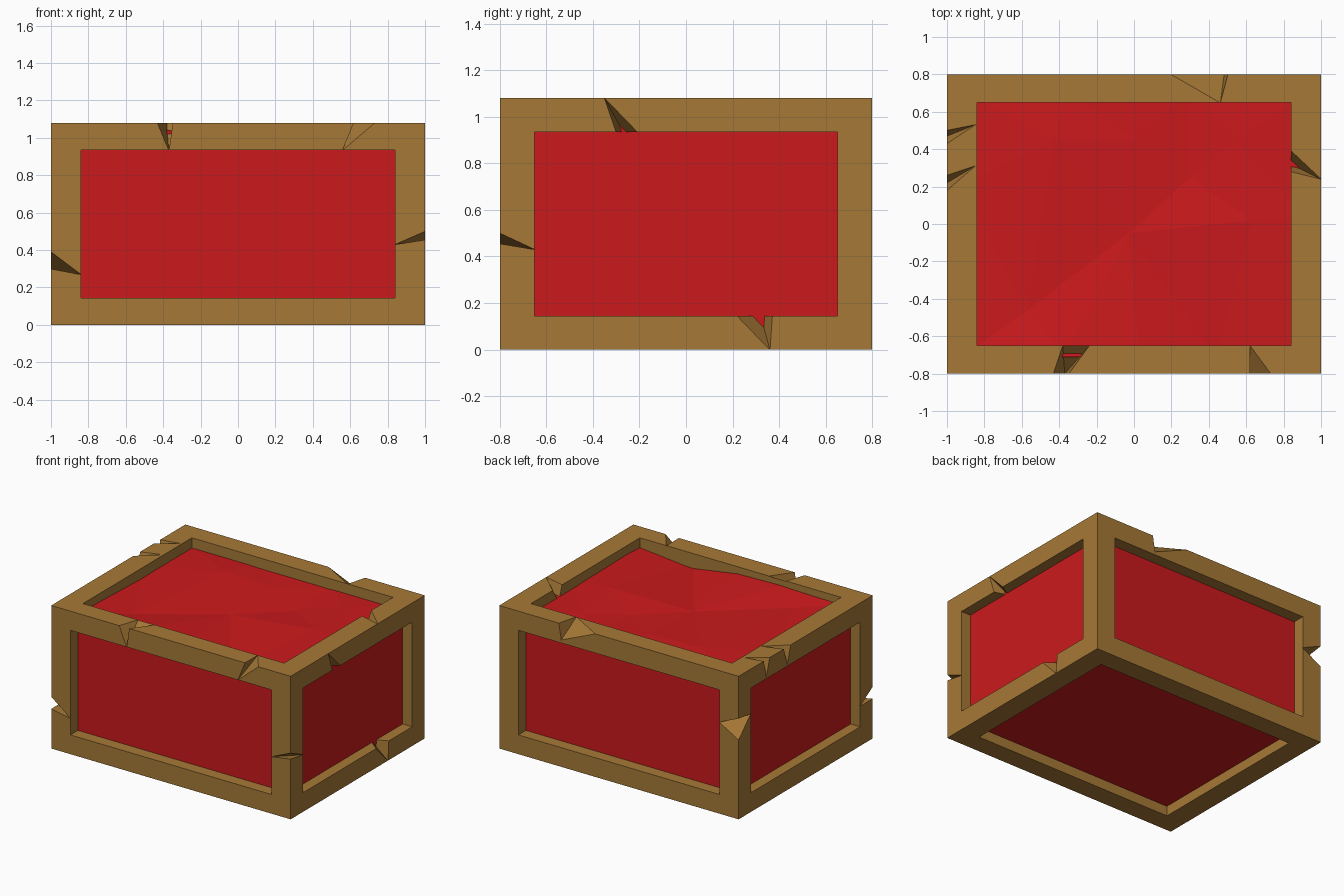
import bpy, bmesh
from mathutils import Vector
from mathutils.geometry import delaunay_2d_cdt

if "Cube" in bpy.data.objects:
    bpy.data.objects.remove(bpy.data.objects["Cube"])


def material(name, rgb):
    m = bpy.data.materials.new(name)
    m.diffuse_color = (*rgb, 1)
    m.use_nodes = True
    m.node_tree.nodes["Principled BSDF"].inputs["Base Color"].default_value = m.diffuse_color
    return m


def finish(name, bm, mat=None):
    bmesh.ops.recalc_face_normals(bm, faces=bm.faces)
    me = bpy.data.meshes.new(name)
    bm.to_mesh(me)
    bm.free()
    ob = bpy.data.objects.new(name, me)
    bpy.context.collection.objects.link(ob)
    if mat:
        me.materials.append(mat)
    return ob


wood = material("golden_wood", (0.38, 0.19, 0.037))
red = material("red_panel", (0.60, 0.01, 0.012))

# Frame: 3x3x3 cells, keeping only edge and corner cells
cuts = [(-1, -.84, .84, 1), (-.8, -.65, .65, .8), (0, .145, .935, 1.08)]


def solid(c):
    return all(0 <= i <= 2 for i in c) and sum(i == 1 for i in c) <= 1


bm = bmesh.new()
for n in range(27):
    cell = (n // 9, n // 3 % 3, n % 3)
    if not solid(cell):
        continue
    for ax in range(3):
        for side in (0, 1):
            near = list(cell)
            near[ax] += 2 * side - 1
            if solid(near):
                continue
            u, v = (ax + 1) % 3, (ax + 2) % 3
            quad = []
            for du, dv in ((0, 0), (1, 0), (1, 1), (0, 1)):
                idx = list(cell)
                idx[ax] += side
                idx[u] += du
                idx[v] += dv
                quad.append(bm.verts.new([cuts[k][idx[k]] for k in range(3)]))
            bm.faces.new(quad)
bmesh.ops.remove_doubles(bm, verts=bm.verts, dist=1e-4)
bmesh.ops.recalc_face_normals(bm, faces=bm.faces)
frame = finish("crate_frame", bm, wood)

# Chips: two points on a beam edge, then one tip on each adjoining face
T = 1.08
chips = [
    [(-.43, -.8, T), (-.35, -.8, T), (-.37, -.8, .935), (-.38, -.65, T), (-.24, -.65, T)],
    [(.62, -.8, T), (.73, -.8, T), (.56, -.8, .935), (.62, -.65, T)],
    [(.2, .8, T), (.5, .8, T), (.46, .65, T), (.48, .8, .96)],
    [(-1, .43, T), (-1, .5, T), (-.85, .53, T), (-1, .47, .95)],
    [(-1, .18, T), (-1, .26, T), (-.85, .31, T), (-1, .22, .95)],
    [(.84, .28, T), (.84, .39, T), (1, .24, T), (.84, .32, .97)],
    [(1, -.3, .935), (1, -.21, .935), (1, -.35, T), (.9, -.27, .935)],
    [(1, .22, .145), (1, .37, .145), (1, .36, 0), (.88, .32, .145)],
    [(1, -.8, .455), (1, -.8, .5), (.84, -.8, .43), (1, -.65, .43)],
    [(-1, -.8, .3), (-1, -.8, .39), (-.84, -.8, .27), (-1, -.65, .3)],
    [(-1, .8, .6), (-1, .8, .76), (-.84, .8, .69), (-1, .66, .74)],
]
bm = bmesh.new()
for pts in chips:
    pts = [Vector(p) for p in pts]
    mid = sum(pts, Vector()) / len(pts)
    vs = [bm.verts.new(mid + (p - mid) * 1.03) for p in pts]
    bmesh.ops.convex_hull(bm, input=vs)
cutter = finish("chip_cutter", bm)
cutter.hide_render = True

mod = frame.modifiers.new("chips", "BOOLEAN")
mod.operation = "DIFFERENCE"
mod.solver = "EXACT"
mod.object = cutter
bpy.context.view_layer.objects.active = frame
frame.select_set(True)
bpy.ops.object.modifier_apply(modifier=mod.name)
bpy.data.objects.remove(cutter)

# Red inner box with a crumpled top
X, Y = .92, .71
top = [(X, -Y, 1.01), (-X, -Y, 1.03), (-X, Y, 1.0), (X, Y, 1.0),
       (.44, -Y, .965), (.03, -Y, 1.03), (-.37, -Y, 1.04),
       (-X, .2, 1.0), (X, .04, 1.0), (-.35, Y, 1.0), (.3, Y, 1.0),
       (-.03, -.05, .985), (-.57, -.46, 1.0), (.3, .25, .985),
       (.63, .02, 1.02), (-.43, .45, 1.015), (.55, .45, 1.01), (0, .45, 1.0)]
_, _, tris, _, _, _ = delaunay_2d_cdt([Vector(p[:2]) for p in top], [], [], 0, 1e-5)
bm = bmesh.new()
vs = [bm.verts.new(p) for p in top]
for t in tris:
    bm.faces.new([vs[i] for i in t])
rim = [e for e in bm.edges if e.is_boundary]
ext = bmesh.ops.extrude_edge_only(bm, edges=rim)["geom"]
for v in ext:
    if isinstance(v, bmesh.types.BMVert):
        v.co.z = .075
base = [e for e in bm.edges if e.is_boundary]
bmesh.ops.contextual_create(bm, geom=base)
finish("inner_panels", bm, red)
